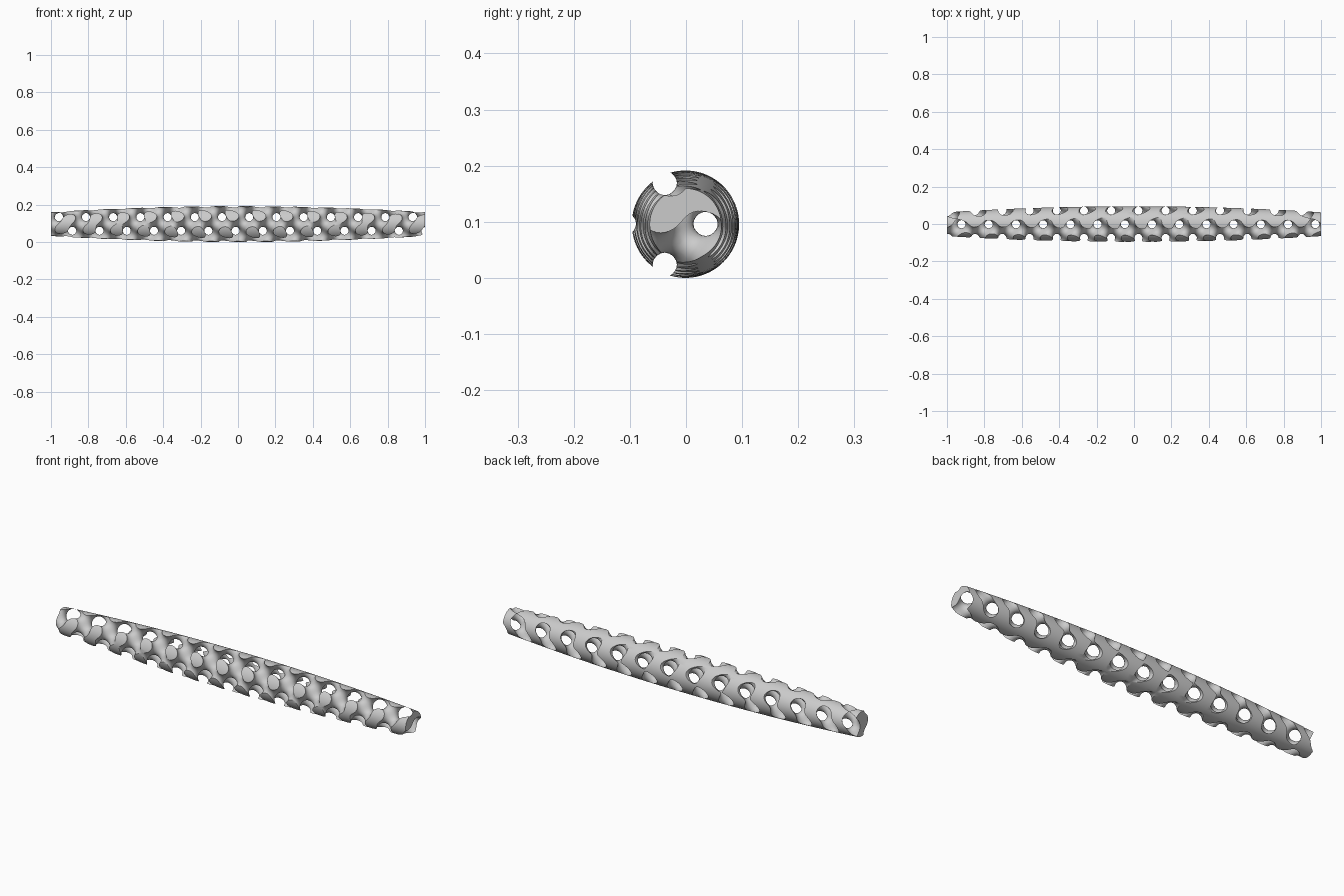
import bpy, bmesh, math
from mathutils import Vector

if "Cube" in bpy.data.objects:
    bpy.data.objects.remove(bpy.data.objects["Cube"])

P = 0.1455                       # lattice period
K = 2 * math.pi / P
LEVEL = -0.2                     # solid where field < LEVEL
ORIGIN = Vector((-0.0855, -0.0015, 0.097))   # lattice phase
AXIS_Y, AXIS_Z = -0.001, 0.0965  # bar centre line
STEP = P / 20


def radius(x):
    return 0.0957 - 0.032 * x * x


def field_grad(p):
    x, y, z = (p - ORIGIN) * K
    sx, cx, sy, cy, sz, cz = (math.sin(x), math.cos(x), math.sin(y),
                              math.cos(y), math.sin(z), math.cos(z))
    f = sx * cy + sy * cz + sz * cx - LEVEL
    g = Vector((cx * cy - sz * sx, cy * cz - sx * sy, cz * cx - sy * sz))
    return f, g


# Sample the gyroid field on a grid with an empty border
lo = (-1.03, AXIS_Y - 0.113, AXIS_Z - 0.113)
hi = (1.03, AXIS_Y + 0.113, AXIS_Z + 0.113)
N = [int((hi[a] - lo[a]) / STEP) + 2 for a in range(3)]
NX, NY, NZ = N
trig = [[(math.sin(K * (lo[a] + i * STEP - ORIGIN[a])),
          math.cos(K * (lo[a] + i * STEP - ORIGIN[a]))) for i in range(N[a])]
        for a in range(3)]
stride = (NY * NZ, NZ, 1)
val = []
for i, (sx, cx) in enumerate(trig[0]):
    for j, (sy, cy) in enumerate(trig[1]):
        edge = i in (0, NX - 1) or j in (0, NY - 1)
        for k, (sz, cz) in enumerate(trig[2]):
            if edge or k in (0, NZ - 1):
                val.append(1.0)
            else:
                val.append(sx * cy + sy * cz + sz * cx - LEVEL)

# One vertex per cell crossed by the surface
corners = [(a, b, c) for a in (0, 1) for b in (0, 1) for c in (0, 1)]
offs = [a * stride[0] + b * stride[1] + c for a, b, c in corners]
pairs = [(m, n) for m in range(8) for n in range(m + 1, 8)
         if sum(abs(u - v) for u, v in zip(corners[m], corners[n])) == 1]
verts, cell, faces = [], {}, []
for i in range(NX - 1):
    for j in range(NY - 1):
        for k in range(NZ - 1):
            base = i * stride[0] + j * stride[1] + k
            v = [val[base + o] for o in offs]
            if (min(v) < 0) == (max(v) < 0):
                continue
            s, n = Vector((0, 0, 0)), 0
            for m, q in pairs:
                if (v[m] < 0) != (v[q] < 0):
                    t = v[m] / (v[m] - v[q])
                    s += Vector(corners[m]).lerp(Vector(corners[q]), t)
                    n += 1
            p = Vector(lo) + (Vector((i, j, k)) + s / n) * STEP
            inner = (0 < i < NX - 2) and (0 < j < NY - 2) and (0 < k < NZ - 2)
            if inner:
                f, g = field_grad(p)
                p -= g * (f / (K * max(g.length_squared, 0.2)))
            cell[base] = len(verts)
            verts.append(p)

# One quad around every grid edge that crosses the surface
for i in range(NX - 1):
    for j in range(NY - 1):
        for k in range(NZ - 1):
            base = i * stride[0] + j * stride[1] + k
            for a in range(3):
                inside = val[base] < 0
                if inside == (val[base + stride[a]] < 0):
                    continue
                b, c = stride[(a + 1) % 3], stride[(a + 2) % 3]
                quad = [cell[base - b - c], cell[base - c], cell[base], cell[base - b]]
                faces.append(quad if inside else quad[::-1])

mesh = bpy.data.meshes.new("lattice_bar")
mesh.from_pydata(verts, [], faces)
bar = bpy.data.objects.new("lattice_bar", mesh)
bpy.context.collection.objects.link(bar)

# Barrel-shaped envelope used as the cutter
bm = bmesh.new()
SEG, STA = 96, 48
rings = []
for s in range(STA + 1):
    x = -1 + 2 * s / STA
    rings.append([bm.verts.new((x, AXIS_Y + radius(x) * math.cos(2 * math.pi * q / SEG),
                                AXIS_Z + radius(x) * math.sin(2 * math.pi * q / SEG)))
                  for q in range(SEG)])
for r0, r1 in zip(rings, rings[1:]):
    for q in range(SEG):
        w = (q + 1) % SEG
        bm.faces.new((r0[q], r0[w], r1[w], r1[q]))
bm.faces.new(rings[0])
bm.faces.new(rings[-1])
bmesh.ops.recalc_face_normals(bm, faces=bm.faces[:])
cut_mesh = bpy.data.meshes.new("envelope_cutter")
bm.to_mesh(cut_mesh)
bm.free()
cutter = bpy.data.objects.new("envelope_cutter", cut_mesh)
cutter.hide_render = True
bpy.context.collection.objects.link(cutter)

# Trim the lattice to the barrel
mod = bar.modifiers.new("trim", 'BOOLEAN')
mod.operation = 'INTERSECT'
mod.object = cutter
result = None
for solver in ('MANIFOLD', 'EXACT'):
    try:
        mod.solver = solver
    except TypeError:
        continue
    bpy.context.view_layer.update()
    dg = bpy.context.evaluated_depsgraph_get()
    result = bpy.data.meshes.new_from_object(bar.evaluated_get(dg))
    if result.vertices and max(abs(v.co.y) for v in result.vertices) < 0.1:
        break
bar.modifiers.clear()
bar.data = result
bpy.data.objects.remove(cutter)

# Rest on the ground and shade smooth with sharp trimmed edges
low = min(v.co.z for v in result.vertices)
for v in result.vertices:
    v.co.z -= low
bpy.ops.object.select_all(action='DESELECT')
bar.select_set(True)
bpy.context.view_layer.objects.active = bar
bpy.ops.object.shade_smooth_by_angle(angle=math.radians(35))
